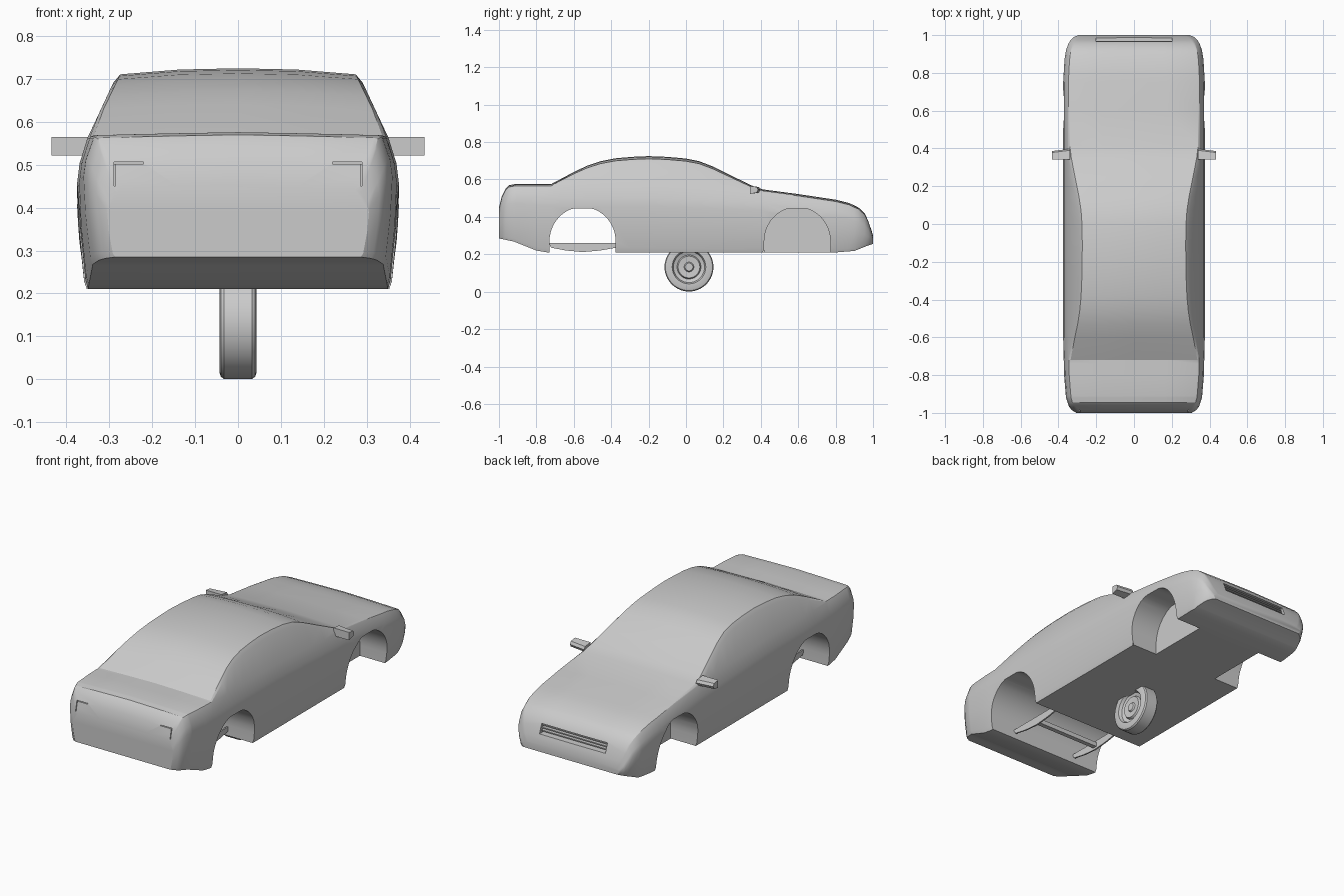
import bpy, bmesh, math

if "Cube" in bpy.data.objects:
    bpy.data.objects.remove(bpy.data.objects["Cube"])

grey = bpy.data.materials.new("plain_grey")
grey.diffuse_color = (0.6, 0.6, 0.6, 1)
grey.use_nodes = True
grey.node_tree.nodes["Principled BSDF"].inputs["Base Color"].default_value = grey.diffuse_color


def make(name, verts, faces, angle=None):
    me = bpy.data.meshes.new(name)
    me.from_pydata(verts, [], faces)
    bm = bmesh.new()
    bm.from_mesh(me)
    bmesh.ops.remove_doubles(bm, verts=bm.verts, dist=1e-6)
    bmesh.ops.recalc_face_normals(bm, faces=bm.faces)
    bm.to_mesh(me)
    bm.free()
    me.materials.append(grey)
    ob = bpy.data.objects.new(name, me)
    bpy.context.collection.objects.link(ob)
    if angle:
        smooth(ob, angle)
    return ob


def select(ob):
    bpy.ops.object.select_all(action='DESELECT')
    ob.select_set(True)
    bpy.context.view_layer.objects.active = ob


def smooth(ob, angle):
    select(ob)
    bpy.ops.object.shade_smooth_by_angle(angle=math.radians(angle))


def prism(name, outline, x0, x1):
    """Extrude a (y, z) outline along x."""
    n = len(outline)
    verts = [(x, y, z) for x in (x0, x1) for y, z in outline]
    faces = [tuple(range(n)), tuple(range(n, 2 * n))]
    faces += [(i, (i + 1) % n, n + (i + 1) % n, n + i) for i in range(n)]
    return make(name, verts, faces)


def box(name, x0, x1, y0, y1, z0, z1):
    return prism(name, [(y0, z0), (y1, z0), (y1, z1), (y0, z1)], x0, x1)


def cut(ob, cutter):
    cutter.hide_render = True
    mod = ob.modifiers.new("cut", 'BOOLEAN')
    mod.operation = 'DIFFERENCE'
    mod.solver = 'EXACT'
    mod.object = cutter
    select(ob)
    bpy.ops.object.modifier_apply(modifier=mod.name)
    bpy.data.objects.remove(cutter)


def interp(table, y):
    for (a, u), (b, v) in zip(table, table[1:]):
        if y <= b:
            return u + (v - u) * (y - a) / (b - a)
    return table[-1][1]


# Body: profile curves along the length
top = [(-1, .45), (-.985, .51), (-.965, .55), (-.945, .57), (-.91, .576), (-.72, .576),
       (-.6, .64), (-.53, .673), (-.46, .697), (-.38, .713), (-.29, .721), (-.2, .725),
       (-.1, .721), (0, .712), (.07, .698), (.14, .671), (.25, .617), (.35, .568),
       (.41, .547), (.6, .522), (.8, .492), (.87, .475), (.92, .452), (.955, .42),
       (.975, .38), (.99, .335), (1, .3)]
bottom = [(-1, .285), (-.92, .268), (-.8, .22), (-.74, .21), (.8, .21), (.9, .218),
          (.955, .24), (1, .256)]
width = [(-1, .305), (-.985, .33), (-.965, .345), (-.92, .36), (-.8, .37), (-.6, .375),
         (.75, .375), (.87, .368), (.92, .36), (.955, .347), (.975, .335), (.99, .318), (1, .295)]
belt = [(-1, .565), (-.2, .562), (.41, .53), (1, .53)]


def section(y):
    zt, zb, w = interp(top, y), interp(bottom, y), interp(width, y)
    zs = min(zt - .014, interp(belt, y))
    k = max(0, zt - .02 - zs)
    h, xs = zs - zb, .935 * w
    xr = xs - .012 - .45 * k
    half = [(.94 * w, zb), (.957 * w, zb + .06 * h), (.988 * w, zb + .4 * h), (w, zb + .7 * h),
            (.985 * w, zb + .83 * h), (xs, zs), (xs - .003 - .4 * k, zs + .004 + .88 * k),
            (xr, zt - .007 - .05 * k), (.5 * xr, zt - .003)]
    return ([(0, y, zb)] + [(x, y, z) for x, z in half] + [(0, y, zt)]
            + [(-x, y, z) for x, z in reversed(half)])


ys = sorted({y for t in (top, bottom, width) for y, _ in t})
rings = [section(y) for y in ys]
n = len(rings[0])
verts = [v for r in rings for v in r]
faces = [(i * n + j, i * n + (j + 1) % n, (i + 1) * n + (j + 1) % n, (i + 1) * n + j)
         for i in range(len(rings) - 1) for j in range(n)]
faces += [tuple(range(n)), tuple(range(len(verts) - n, len(verts)))]
body = make("car_body", verts, faces)


# Wheel arches: pockets at the +y axle, an open tunnel at the -y axle
def arch(yc):
    pts = [(yc - .177, .1)]
    for i in range(25):
        a = math.pi * (1 - i / 24)
        pts.append((yc + .177 * math.cos(a), min(.445, .268 + .185 * math.sin(a))))
    return pts + [(yc + .177, .1)]


for s in (-1, 1):
    cut(body, prism("arch_cutter", arch(.595), *sorted((s * .2, s * .5))))
cut(body, prism("tunnel_cutter", arch(-.553), -.5, .5))

# Grille opening and lamp seams
cut(body, box("grille_cutter", -.2, .2, .945, 1.1, .345, .395))
for s in (-1, 1):
    cut(body, box("seam_cutter", *sorted((s * .285, s * .289)), -1.1, -.978, .45, .505))
    cut(body, box("seam_cutter", *sorted((s * .22, s * .289)), -1.1, -.972, .502, .506))
smooth(body, 24)

# Grille slats
for i in range(3):
    z = .355 + i * .014
    box("grille_slat", -.2, .2, .94, .968 - i * .004, z, z + .006)

# Lower wheel-well plates at the open axle
for s in (-1, 1):
    prism("well_plate", [(-.735, .26), (-.72, .235), (-.64, .22), (-.553, .212), (-.46, .22),
                         (-.375, .235), (-.375, .26)], s * .2 - .004, s * .2 + .004)
box("axle_beam", -.2, .2, -.565, -.54, .225, .25)

# Door mirrors
for s in (-1, 1):
    a = [(.342, .522), (.39, .53), (.398, .545), (.39, .56), (.342, .565)]
    m = prism("door_mirror", a, *sorted((s * .34, s * .435)))
    for v in m.data.vertices:
        if abs(v.co.x) > .4 and v.co.y > .36:
            v.co.y -= .012
    smooth(m, 35)

# Wheel: lathe of (x, radius) about the x axis
prof = [(-.02, 0), (-.02, .083), (-.043, .09), (-.043, .117), (-.04, .126), (-.033, .131),
        (.033, .131), (.04, .126), (.043, .117), (.043, .09), (.027, .083), (.02, .064),
        (.032, .058), (.029, .026), (.036, .021), (.036, 0)]
seg, m = 40, len(prof)
wv = [(x, .016 + r * math.cos(2 * math.pi * i / seg), .132 + r * math.sin(2 * math.pi * i / seg))
      for i in range(seg) for x, r in prof]
wf = [(i * m + j, i * m + j + 1, (i + 1) % seg * m + j + 1, (i + 1) % seg * m + j)
      for i in range(seg) for j in range(m - 1)]
make("wheel", wv, wf, 30)
